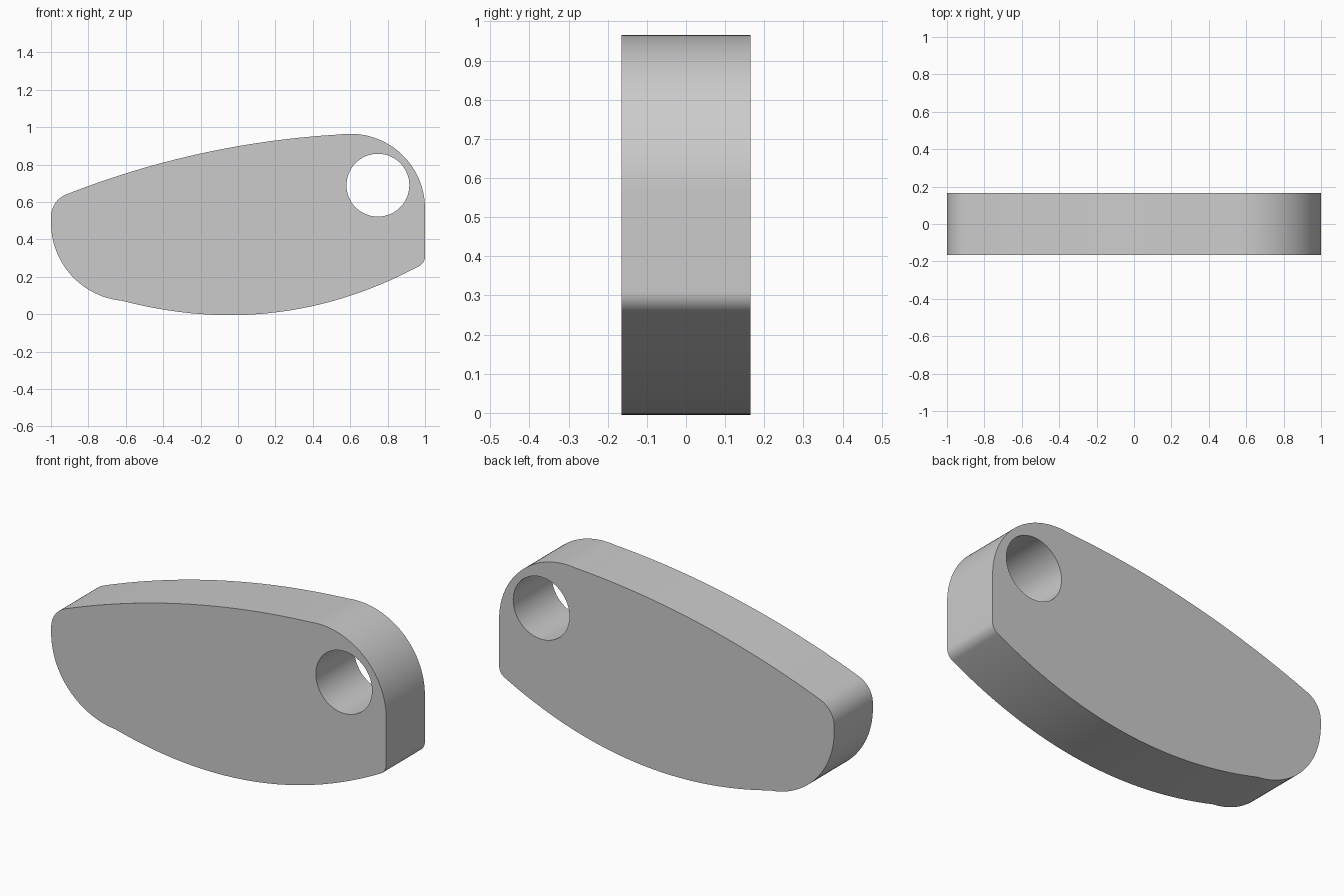
import bpy, bmesh
from math import radians, cos, sin, pi

if "Cube" in bpy.data.objects:
    bpy.data.objects.remove(bpy.data.objects["Cube"], do_unlink=True)

HALF = 0.165  # half thickness


def arc(cx, cz, r, start, end, n):
    """Points on a circular arc, angles in degrees."""
    angles = [radians(start + (end - start) * i / n) for i in range(n + 1)]
    return [(cx + r * cos(a), cz + r * sin(a)) for a in angles]


def bow(a, b, sag, n):
    """Gently curved edge from a to b, bulging to the right of travel."""
    dx, dz = b[0] - a[0], b[1] - a[1]
    length = (dx * dx + dz * dz) ** 0.5
    pts = []
    for i in range(1, n):
        t = i / n
        h = 4 * sag * t * (1 - t) / length
        pts.append((a[0] + dx * t + dz * h, a[1] + dz * t - dx * h))
    return pts


# Rounded corners, counter-clockwise
heel = arc(0.94, 0.31, 0.06, -64, 0, 10)
shoulder = arc(0.6, 0.565, 0.4, 0, 98, 32)
tip = arc(-0.87, 0.52, 0.13, 113, 180, 12)
nose = arc(-0.58, 0.49, 0.42, 180, 265, 28)

# Full outline with the long bowed top and bottom edges
outline = (heel + shoulder + bow(shoulder[-1], tip[0], 0.06, 32)
           + tip + nose + bow(nose[-1], heel[0], 0.156, 40))
hole = arc(0.748, 0.69, 0.168, 0, 360, 64)[:-1]

# Flat plate with a round hole, extruded through its thickness
bm = bmesh.new()
edges = []
for loop in (outline, hole):
    verts = [bm.verts.new((x, -HALF, z)) for x, z in loop]
    edges += [bm.edges.new((v, verts[i - 1])) for i, v in enumerate(verts)]
bmesh.ops.triangle_fill(bm, edges=edges, use_beauty=True)
ext = bmesh.ops.extrude_face_region(bm, geom=bm.faces[:], use_keep_orig=True)
moved = [g for g in ext["geom"] if isinstance(g, bmesh.types.BMVert)]
bmesh.ops.translate(bm, vec=(0, 2 * HALF, 0), verts=moved)
bmesh.ops.recalc_face_normals(bm, faces=bm.faces[:])
mesh = bpy.data.meshes.new("body_plate")
bm.to_mesh(mesh)
bm.free()

body = bpy.data.objects.new("body_plate", mesh)
bpy.context.collection.objects.link(body)

# Single grey material
grey = bpy.data.materials.new("light_grey")
grey.use_nodes = True
colour = (0.6, 0.6, 0.6, 1)
grey.diffuse_color = colour
grey.node_tree.nodes["Principled BSDF"].inputs["Base Color"].default_value = colour
mesh.materials.append(grey)

# Smooth walls, crisp rims
bpy.ops.object.select_all(action="DESELECT")
body.select_set(True)
bpy.context.view_layer.objects.active = body
bpy.ops.object.shade_smooth_by_angle(angle=radians(30))
